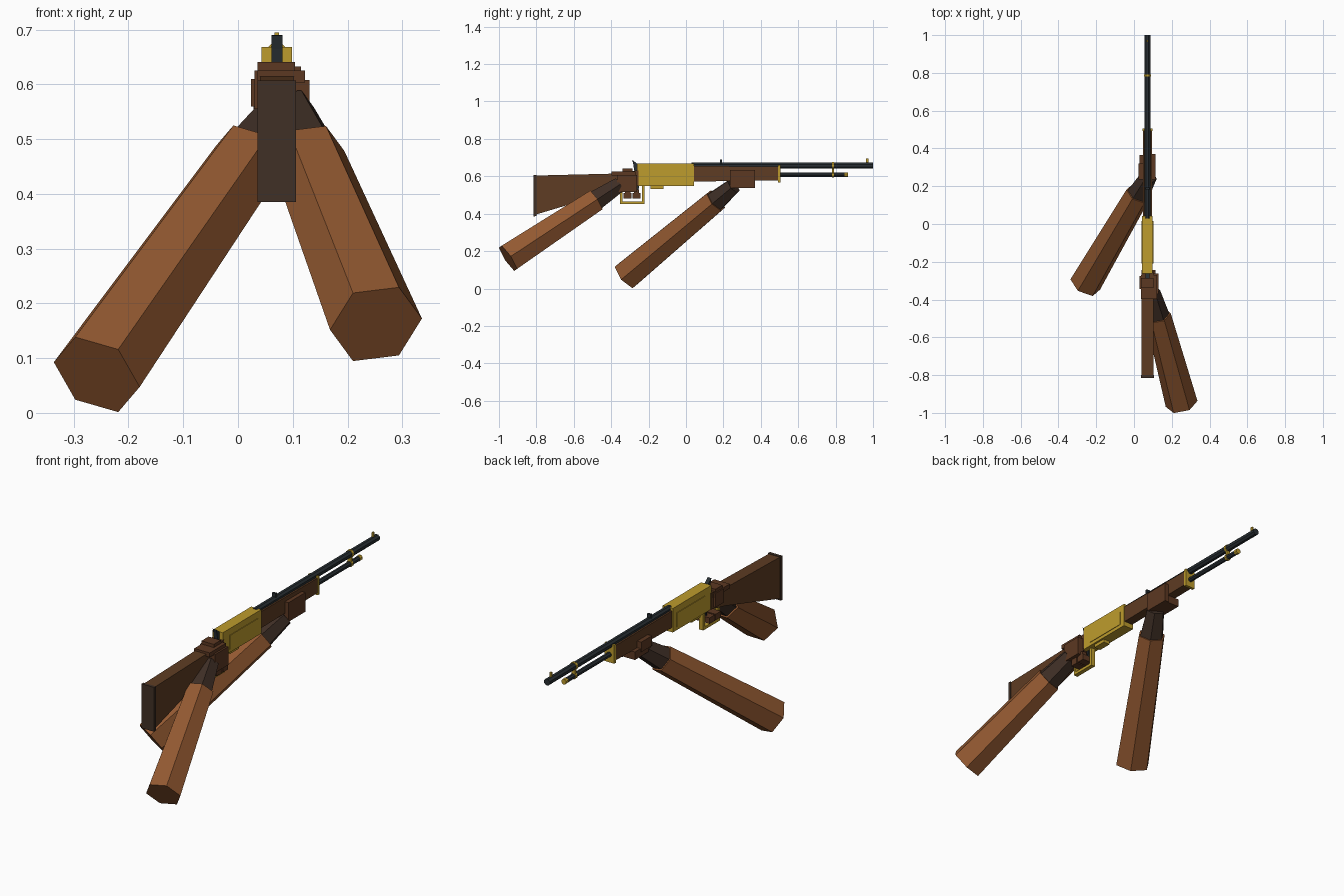
import bpy, bmesh, math
from mathutils import Vector

if "Cube" in bpy.data.objects:
    bpy.data.objects.remove(bpy.data.objects["Cube"])


def mat(name, r, g, b):
    def lin(c):
        c /= 255
        return c / 12.92 if c < 0.04045 else ((c + 0.055) / 1.055) ** 2.4
    m = bpy.data.materials.new(name)
    m.diffuse_color = (lin(r), lin(g), lin(b), 1)
    m.use_nodes = True
    m.node_tree.nodes["Principled BSDF"].inputs["Base Color"].default_value = m.diffuse_color
    return m


WOOD = mat("walnut wood", 94, 60, 35)
SKIN = mat("glove brown", 92, 56, 34)
SLEEVE = mat("sleeve brown", 147, 89, 49)
CUFF = mat("dark cuff", 62, 46, 37)
BUTT = mat("butt plate brown", 64, 48, 38)
BRASS = mat("brass", 190, 156, 45)
STEEL = mat("blued steel", 40, 47, 51)
CX = 0.071  # rifle centre line


def finish(name, bm, material):
    bmesh.ops.recalc_face_normals(bm, faces=bm.faces)
    me = bpy.data.meshes.new(name)
    bm.to_mesh(me)
    bm.free()
    me.materials.append(material)
    ob = bpy.data.objects.new(name, me)
    bpy.context.collection.objects.link(ob)
    return ob


def prism(name, profile, x0, x1, material):
    """Extrude a (y, z) profile from x0 to x1."""
    bm = bmesh.new()
    f = bm.faces.new([bm.verts.new((x0, y, z)) for y, z in profile])
    ext = bmesh.ops.extrude_face_region(bm, geom=[f])["geom"]
    bmesh.ops.translate(bm, vec=(x1 - x0, 0, 0),
                        verts=[g for g in ext if isinstance(g, bmesh.types.BMVert)])
    return finish(name, bm, material)


def box(name, x, y, z, material):
    return prism(name, [(y[0], z[0]), (y[1], z[0]), (y[1], z[1]), (y[0], z[1])],
                 x[0], x[1], material)


def mid(half):
    return (CX - half, CX + half)


def tube(name, a, b, ra, rb, sides, material, turn=0.0):
    """Tapered prism from a to b, with a corner pointing along x."""
    a, b = Vector(a), Vector(b)
    d = (b - a).normalized()
    u = (Vector((1, 0, 0)) - d * d.x).normalized()
    v = d.cross(u)
    bm = bmesh.new()
    rings = []
    for c, r in ((a, ra), (b, rb)):
        rings.append([bm.verts.new(c + r * (u * math.cos(t) + v * math.sin(t)))
                      for t in (turn + 2 * math.pi * i / sides for i in range(sides))])
    bm.faces.new(rings[0])
    bm.faces.new(rings[1])
    for i in range(sides):
        j = (i + 1) % sides
        bm.faces.new((rings[0][i], rings[0][j], rings[1][j], rings[1][i]))
    return finish(name, bm, material)


# Stock and butt plate
prism("stock", [(-0.805, 0.395), (-0.805, 0.604), (-0.40, 0.614), (-0.255, 0.632),
                (-0.255, 0.55), (-0.37, 0.525)], *mid(0.031), WOOD)
prism("butt_plate", [(-0.815, 0.385), (-0.815, 0.607), (-0.80, 0.607), (-0.80, 0.388)],
      *mid(0.035), BUTT)

# Receiver with side plates, loading gate and bottom plate
box("receiver", mid(0.028), (-0.262, 0.043), (0.548, 0.668), BRASS)
for s, n in ((-1, "left"), (1, "right")):
    xs = sorted((CX + s * 0.027, CX + s * 0.031))
    box(n + "_side_plate", xs, (-0.21, 0.015), (0.565, 0.635), BRASS)
box("bottom_plate", mid(0.018), (-0.19, -0.12), (0.532, 0.552), BRASS)

# Fore-end, cap, barrel and magazine
prism("fore_end", [(0.043, 0.572), (0.495, 0.578), (0.495, 0.652), (0.043, 0.655)],
      *mid(0.024), WOOD)
box("fore_end_cap", mid(0.027), (0.492, 0.506), (0.568, 0.66), BRASS)
T = math.pi / 8
tube("barrel", (CX, 0.03, 0.657), (CX, 1.0, 0.657), 0.017, 0.017, 8, STEEL, T)
tube("magazine_tube", (CX, 0.50, 0.608), (CX, 0.855, 0.608), 0.0125, 0.0125, 8, STEEL, T)
tube("magazine_cap", (CX, 0.848, 0.608), (CX, 0.867, 0.608), 0.014, 0.014, 8, BRASS, T)
tube("barrel_band_upper", (CX, 0.78, 0.657), (CX, 0.792, 0.657), 0.0205, 0.0205, 8, BRASS, T)
tube("barrel_band_lower", (CX, 0.78, 0.608), (CX, 0.792, 0.608), 0.0165, 0.0165, 8, BRASS, T)
box("barrel_band_bridge", mid(0.009), (0.78, 0.792), (0.61, 0.655), BRASS)

# Sights and hammer
box("front_sight", mid(0.004), (0.963, 0.975), (0.665, 0.695), BRASS)
box("rear_sight", mid(0.010), (0.182, 0.193), (0.665, 0.69), STEEL)
prism("hammer", [(-0.25, 0.62), (-0.262, 0.668), (-0.288, 0.689), (-0.282, 0.665),
                 (-0.275, 0.62)], *mid(0.010), STEEL)

# Lever loop and trigger
box("lever_front", mid(0.011), (-0.236, -0.222), (0.452, 0.552), BRASS)
box("lever_bottom", mid(0.011), (-0.353, -0.222), (0.452, 0.466), BRASS)
box("lever_back", mid(0.011), (-0.353, -0.339), (0.452, 0.535), BRASS)
prism("trigger", [(-0.262, 0.555), (-0.25, 0.555), (-0.256, 0.51), (-0.264, 0.51)],
      *mid(0.004), STEEL)

# Rear hand wrapped around the stock wrist
box("rear_palm", (0.098, 0.131), (-0.37, -0.262), (0.516, 0.608), SKIN)
box("rear_hand_web", (0.036, 0.122), (-0.398, -0.27), (0.603, 0.625), SKIN)
box("rear_thumb", (0.036, 0.104), (-0.34, -0.285), (0.62, 0.641), SKIN)
box("rear_thumb_tip", (0.030, 0.046), (-0.345, -0.275), (0.555, 0.625), SKIN)
for i, y in enumerate((-0.333, -0.285)):
    box(f"rear_finger_{i + 1}", (0.04, 0.115), (y, y + 0.041), (0.482, 0.512), SKIN)
    box(f"rear_knuckle_{i + 1}", (0.09, 0.115), (y + 0.006, y + 0.035), (0.505, 0.53), SKIN)

# Front hand holding the fore-end
box("front_palm", (0.028, 0.112), (0.24, 0.365), (0.537, 0.577), SKIN)
box("front_thumb", (0.024, 0.048), (0.235, 0.32), (0.56, 0.61), SKIN)
box("front_fingers", (0.093, 0.115), (0.235, 0.37), (0.537, 0.633), SKIN)

# Arms: hexagonal sleeves with dark cuffs running into the hands
ARMS = {"rear": ((0.252, -0.952, 0.162), (0.127, -0.485, 0.470), 0.155),
        "front": ((-0.258, -0.32, 0.070), (0.023, 0.16, 0.470), 0.135)}
for n, (a, b, length) in ARMS.items():
    a, b = Vector(a), Vector(b)
    d = (b - a).normalized()
    tube(n + "_sleeve", a, b, 0.086, 0.069, 6, SLEEVE)
    tube(n + "_cuff", b - d * 0.01, b + d * length, 0.062, 0.046, 6, CUFF)
